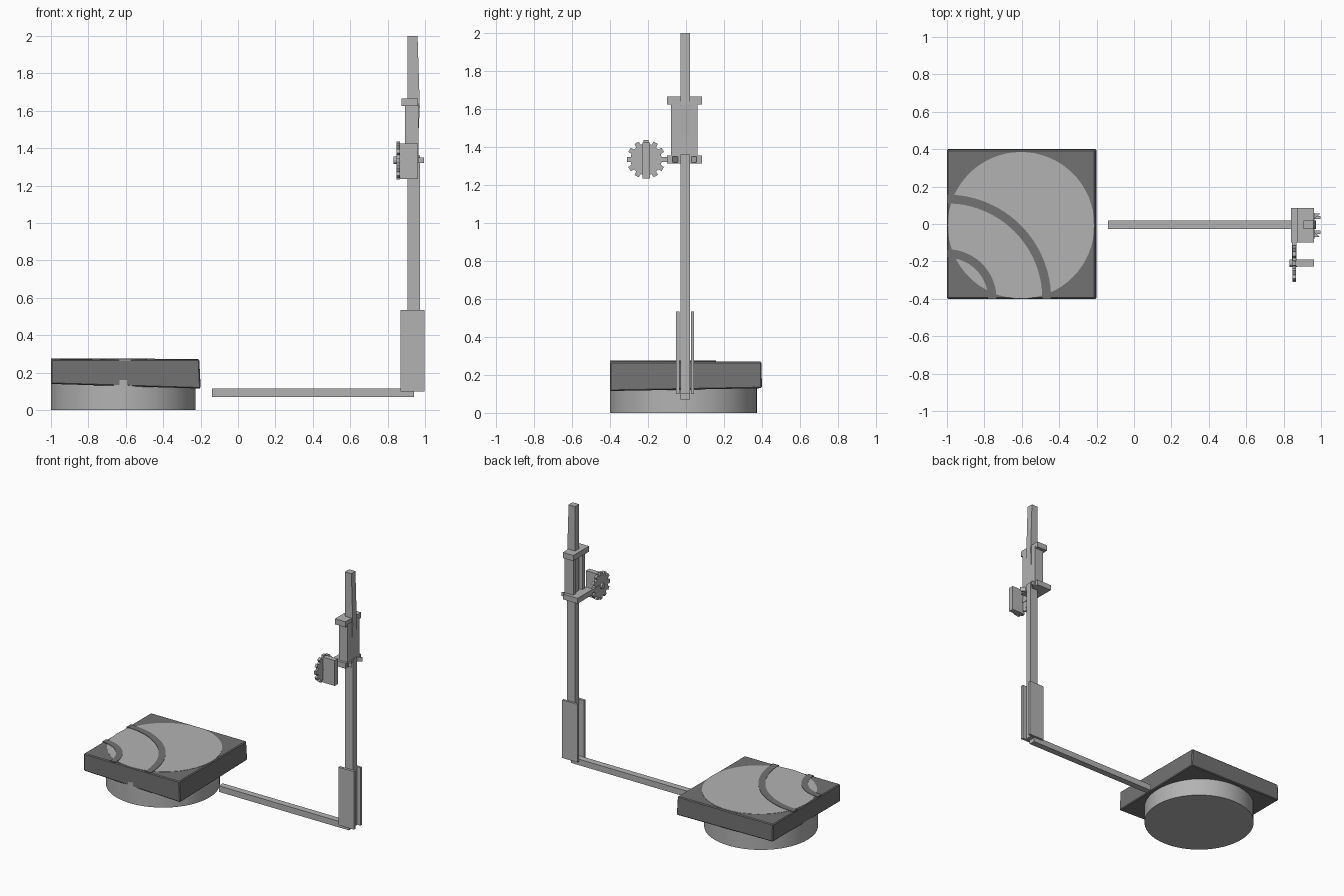
import bpy, bmesh, math
from mathutils import Vector

if "Cube" in bpy.data.objects:
    bpy.data.objects.remove(bpy.data.objects["Cube"])


def material(name, value):
    m = bpy.data.materials.new(name)
    m.diffuse_color = (value, value, value, 1)
    m.use_nodes = True
    m.node_tree.nodes["Principled BSDF"].inputs["Base Color"].default_value = m.diffuse_color
    return m


LIGHT = material("light grey", 0.45)
DARK = material("dark grey", 0.17)


def finish(name, bm, mat, smooth=False):
    bmesh.ops.recalc_face_normals(bm, faces=bm.faces)
    me = bpy.data.meshes.new(name)
    bm.to_mesh(me)
    bm.free()
    ob = bpy.data.objects.new(name, me)
    bpy.context.collection.objects.link(ob)
    me.materials.append(mat)
    if smooth:
        bpy.ops.object.select_all(action='DESELECT')
        ob.select_set(True)
        bpy.context.view_layer.objects.active = ob
        bpy.ops.object.shade_smooth_by_angle(angle=math.radians(30))
    return ob


def prism(name, outline, direction, mat, smooth=False):
    """Extrude a closed 3D outline along a direction."""
    bm = bmesh.new()
    face = bm.faces.new([bm.verts.new(p) for p in outline])
    ext = bmesh.ops.extrude_face_region(bm, geom=[face])
    verts = [g for g in ext["geom"] if isinstance(g, bmesh.types.BMVert)]
    bmesh.ops.translate(bm, verts=verts, vec=Vector(direction))
    return finish(name, bm, mat, smooth)


def box(name, x, y, z, mat=LIGHT):
    pts = [(x[0], y[0], z[0]), (x[1], y[0], z[0]), (x[1], y[1], z[0]), (x[0], y[1], z[0])]
    return prism(name, pts, (0, 0, z[1] - z[0]), mat)


def circle(cx, cy, r, z, n=64):
    return [(cx + r * math.cos(2 * math.pi * i / n),
             cy + r * math.sin(2 * math.pi * i / n), z) for i in range(n)]


# Round pedestal under the slab
prism("pedestal", circle(-0.613, -0.014, 0.387, 0), (0, 0, 0.16), LIGHT, True)

# Square slab with a slightly tilted underside
bm = bmesh.new()
low = [(-1, -0.4, 0.14), (-0.2, -0.4, 0.115), (-0.2, 0.4, 0.13), (-1, 0.4, 0.14)]
top = [(-1, -0.4, 0.27), (-0.207, -0.4, 0.27), (-0.207, 0.397, 0.27), (-1, 0.397, 0.27)]
a = [bm.verts.new(p) for p in low]
b = [bm.verts.new(p) for p in top]
bm.faces.new(a)
bm.faces.new(b)
for i in range(4):
    j = (i + 1) % 4
    bm.faces.new((a[i], a[j], b[j], b[i]))
bmesh.ops.bevel(bm, geom=bm.edges[:], offset=0.006, segments=1, affect='EDGES')
finish("slab", bm, DARK)

# Light disc on the slab, with two raised corner arcs
prism("slab_disc", circle(-0.604, -0.007, 0.392, 0.266), (0, 0, 0.006), LIGHT)
for name, r0, r1 in (("small_arc", 0.22, 0.265), ("large_arc", 0.51, 0.557)):
    n = 24
    ang = [math.pi / 2 * i / n for i in range(n + 1)]
    ring = [(-1 + r1 * math.cos(t), -0.4 + r1 * math.sin(t), 0.267) for t in ang]
    ring += [(-1 + r0 * math.cos(t), -0.4 + r0 * math.sin(t), 0.267) for t in reversed(ang)]
    prism(name, ring, (0, 0, 0.008), DARK)

# Ground arm, lower post and the two sleeve plates around it
box("arm", (-0.14, 0.94), (-0.028, 0.02), (0.07, 0.115))
box("lower_post", (0.907, 0.972), (-0.028, 0.02), (0.1, 1.36))
for side, y in (("front", (-0.053, -0.034)), ("back", (0.026, 0.042))):
    box("sleeve_plate_" + side, (0.87, 0.998), y, (0.1, 0.535))

# Upper mast, tapering towards the tip
prism("upper_mast",
      [(0.907, -0.028, 1.34), (0.958, -0.028, 1.34), (0.972, -0.028, 1.62),
       (0.96, -0.028, 2.0), (0.907, -0.028, 2.0)], (0, 0.048, 0), LIGHT)

# Channel shaped carriage with end brackets
box("carriage_back", (0.925, 0.964), (-0.08, 0.06), (1.32, 1.64))
box("carriage_wall_front", (0.893, 0.93), (-0.08, -0.05), (1.32, 1.64))
box("carriage_wall_back", (0.893, 0.93), (0.03, 0.06), (1.32, 1.64))
box("top_bracket", (0.875, 0.962), (-0.1, 0.085), (1.625, 1.667))
box("bottom_bracket", (0.84, 0.962), (-0.1, 0.085), (1.315, 1.355))

# Small clamp teeth behind the carriage
for y0, y1 in ((-0.07, -0.04), (0.055, 0.025)):
    prism("clamp_tooth", [(0.96, y0, 1.32), (0.995, y0, 1.32), (0.96, y1, 1.32)],
          (0, 0, 0.03), LIGHT)

# Toothed wheel with its hub, connecting rod and handle block
teeth, yc, zc = 12, -0.21, 1.335
rim = []
for i in range(teeth):
    for off, r in ((-0.32, 0.082), (-0.24, 0.102), (0.24, 0.102), (0.32, 0.082)):
        t = 2 * math.pi * (i + off) / teeth
        rim.append((0.848, yc + r * math.cos(t), zc + r * math.sin(t)))
prism("gear_wheel", rim, (0.018, 0, 0), LIGHT)
hub = [(0.832, y, z) for y, z, _ in circle(yc, zc, 0.02, 0, 12)]
prism("gear_hub", hub, (0.04, 0, 0), LIGHT)
box("connecting_rod", (0.845, 0.87), (-0.2, -0.095), (1.322, 1.348))
box("handle_block", (0.866, 0.962), (-0.228, -0.19), (1.235, 1.425))
